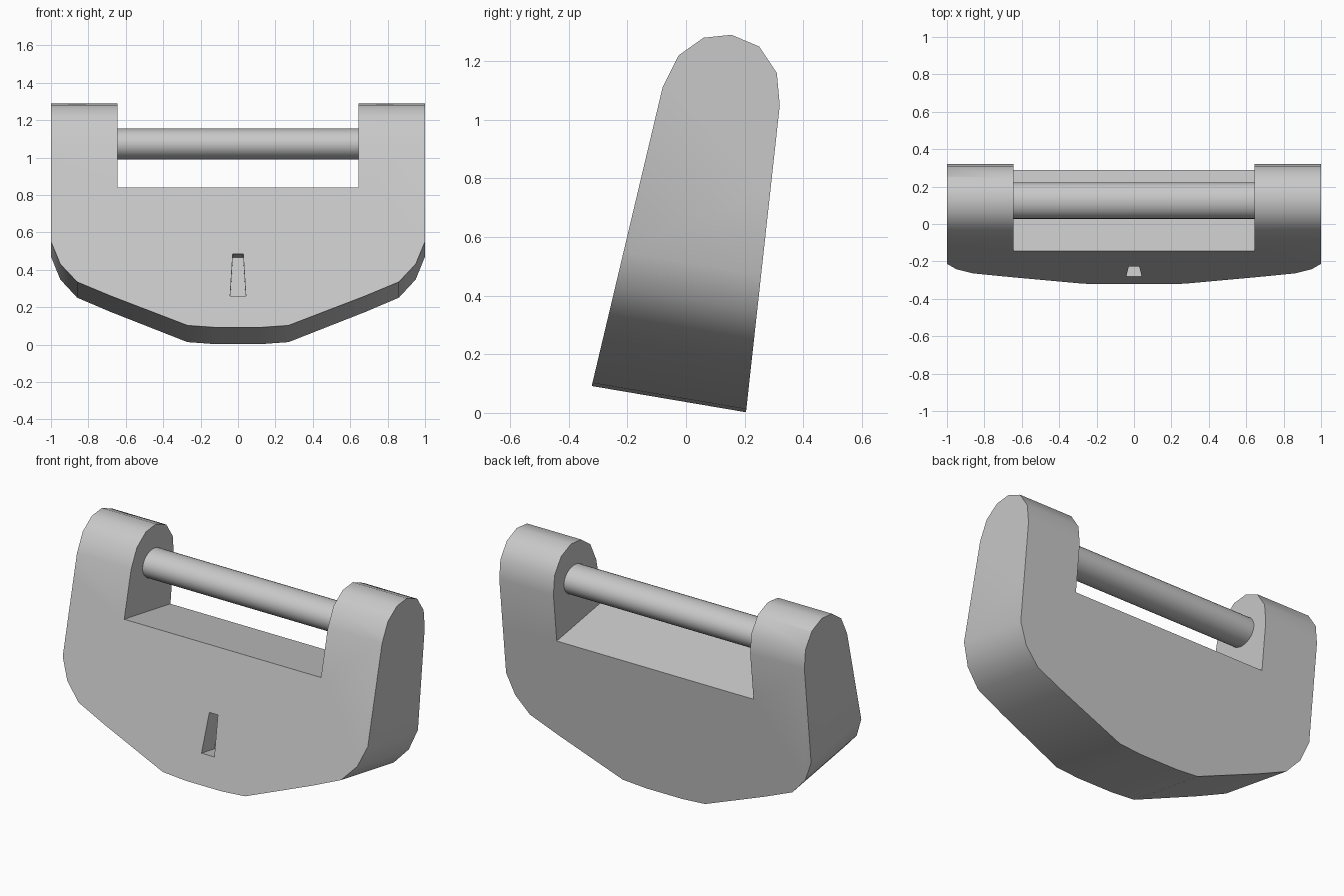
import bpy
import bmesh
import math

if "Cube" in bpy.data.objects:
    bpy.data.objects.remove(bpy.data.objects["Cube"], do_unlink=True)

LEAN = -0.17      # the whole body is tipped back by this slope
NOTCH = 0.645     # half width of the opening between the posts

grey = bpy.data.materials.new("light_grey")
grey.use_nodes = True
colour = (0.58, 0.58, 0.58, 1)
grey.diffuse_color = colour
grey.node_tree.nodes["Principled BSDF"].inputs["Base Color"].default_value = colour


def loft(name, start, end):
    """Closed solid between two matching rings of points."""
    bm = bmesh.new()
    a = [bm.verts.new(p) for p in start]
    b = [bm.verts.new(p) for p in end]
    bm.faces.new(a)
    bm.faces.new(b[::-1])
    for i in range(len(a)):
        j = (i + 1) % len(a)
        bm.faces.new((a[j], a[i], b[i], b[j]))
    bmesh.ops.recalc_face_normals(bm, faces=bm.faces)
    mesh = bpy.data.meshes.new(name)
    bm.to_mesh(mesh)
    bm.free()
    mesh.materials.append(grey)
    obj = bpy.data.objects.new(name, mesh)
    bpy.context.collection.objects.link(obj)
    return obj


def across(name, profile, half):
    """Side profile (y, z) extruded along x."""
    return loft(name, [(-half, y, z) for y, z in profile],
                [(half, y, z) for y, z in profile])


def leaning(name, outline, reach):
    """Front outline (x, z) extruded along the tipped depth axis."""
    return loft(name, *[[(x, y, z + LEAN * y) for x, z in outline]
                        for y in (-reach, reach)])


def activate(obj):
    bpy.ops.object.select_all(action="DESELECT")
    obj.select_set(True)
    bpy.context.view_layer.objects.active = obj


def combine(obj, tool, operation):
    activate(obj)
    mod = obj.modifiers.new(operation.title(), "BOOLEAN")
    mod.operation = operation
    mod.solver = "EXACT"
    mod.object = tool
    bpy.ops.object.modifier_apply(modifier=mod.name)
    bpy.data.objects.remove(tool, do_unlink=True)


# Body: tapered side profile with a rounded top
body = across("lock_body", [
    (-0.391, -0.2), (-0.08, 1.11), (-0.025, 1.22), (0.06, 1.28), (0.155, 1.29),
    (0.25, 1.25), (0.31, 1.16), (0.32, 1.05), (0.1825, -0.2)], 1.0)

# Curved lower outline
half = [(0.12, 0.037), (0.27, 0.048), (0.68, 0.212), (0.86, 0.29),
        (0.95, 0.389), (1.0, 0.514), (1.0, 1.6)]
outline = half + [(-x, z) for x, z in reversed(half)]
combine(body, leaning("outline_cutter", outline, 0.6), "INTERSECT")

# Opening between the two posts
opening = [(-NOTCH, 0.815), (NOTCH, 0.815), (NOTCH, 1.7), (-NOTCH, 1.7)]
combine(body, leaning("opening_cutter", opening, 0.7), "DIFFERENCE")

# Tapered keyhole pocket with a back wall parallel to the front face
keyhole = [(-0.042, 0.26), (0.042, 0.26), (0.028, 0.485), (-0.028, 0.485)]
rings = [[(x, -0.344 + 0.2376 * z + d, z + LEAN * d) for x, z in keyhole]
         for d in (-0.1, 0.12)]
combine(body, loft("keyhole_cutter", *rings), "DIFFERENCE")

# Shackle bar joining the posts
steps = [math.tau * i / 32 for i in range(32)]
bar = across("shackle_bar", [(0.125 + 0.097 * math.cos(t), 1.072 + 0.083 * math.sin(t))
                             for t in steps], NOTCH + 0.01)

for obj in (body, bar):
    activate(obj)
    bpy.ops.object.shade_smooth_by_angle(angle=math.radians(40))
